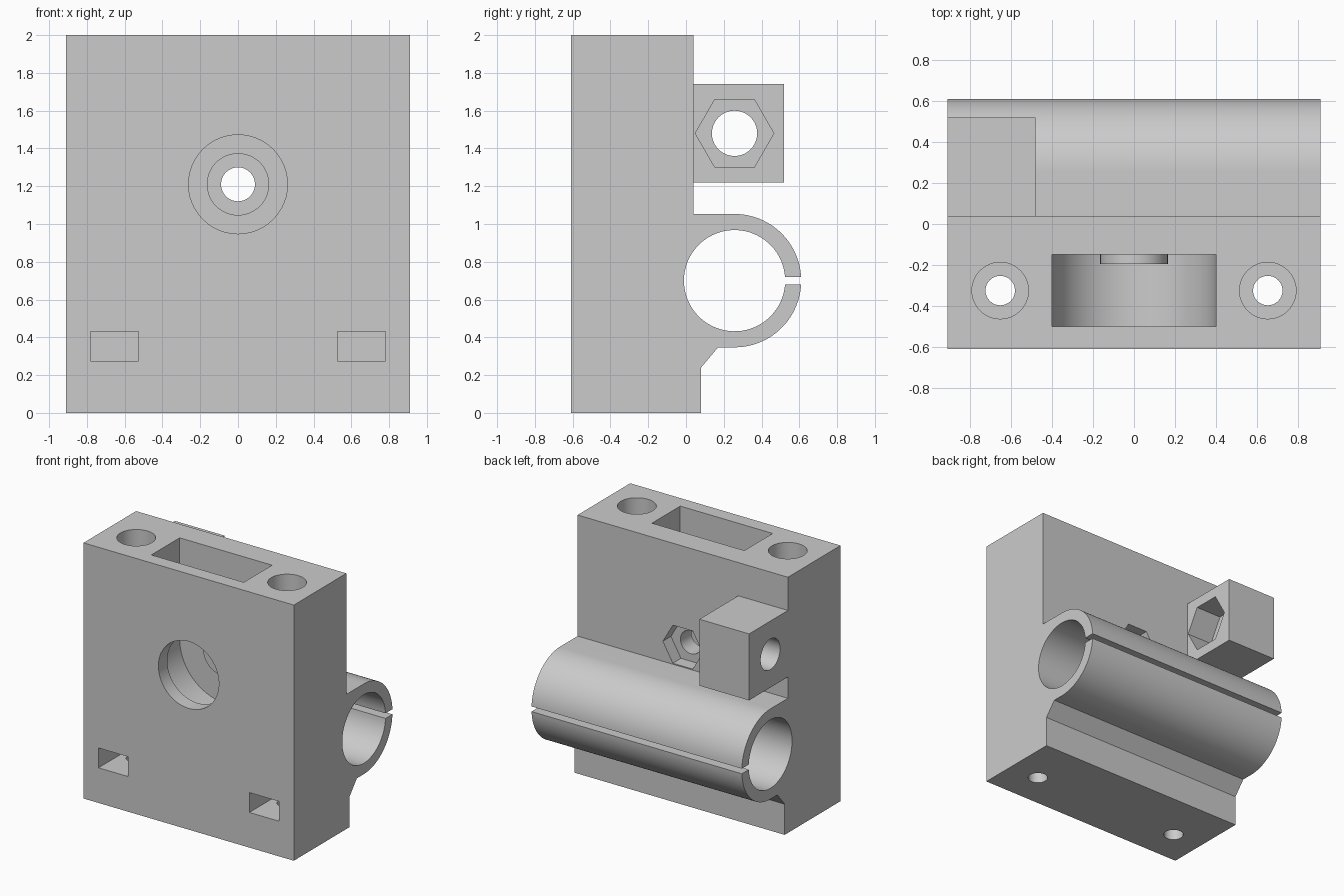
import bpy, bmesh, math
from mathutils import Vector

cube = bpy.data.objects.get("Cube")
if cube:
    bpy.data.objects.remove(cube, do_unlink=True)

grey = bpy.data.materials.new("light grey plastic")
grey.use_nodes = True
grey.diffuse_color = (0.6, 0.6, 0.6, 1)
grey.node_tree.nodes["Principled BSDF"].inputs["Base Color"].default_value = (0.6, 0.6, 0.6, 1)


def arc(cu, cv, r, start, end, n):
    """Points on an arc, angles in degrees."""
    angles = [math.radians(start + (end - start) * i / n) for i in range(n + 1)]
    return [(cu + r * math.cos(a), cv + r * math.sin(a)) for a in angles]


def circle(cu, cv, r, n=48):
    return arc(cu, cv, r, 0, 360, n)[:-1]


def rect(u0, u1, v0, v1):
    return [(u0, v0), (u1, v0), (u1, v1), (u0, v1)]


def prism(name, points, axis, start, end):
    """Extrude a profile along an axis: x takes (y, z), y takes (x, z), z takes (x, y)."""
    place = {"x": lambda u, v, w: (w, u, v),
             "y": lambda u, v, w: (u, w, v),
             "z": lambda u, v, w: (u, v, w)}[axis]
    bm = bmesh.new()
    face = bm.faces.new([bm.verts.new(place(u, v, start)) for u, v in points])
    moved = bmesh.ops.extrude_face_region(bm, geom=[face])["geom"]
    shift = Vector(place(0, 0, end - start))
    bmesh.ops.translate(bm, vec=shift, verts=[e for e in moved if isinstance(e, bmesh.types.BMVert)])
    bmesh.ops.recalc_face_normals(bm, faces=bm.faces)
    mesh = bpy.data.meshes.new(name)
    bm.to_mesh(mesh)
    bm.free()
    mesh.materials.append(grey)
    obj = bpy.data.objects.new(name, mesh)
    bpy.context.collection.objects.link(obj)
    return obj


def combine(target, tool, operation="DIFFERENCE"):
    mod = target.modifiers.new("bool", "BOOLEAN")
    mod.operation = operation
    mod.solver = "EXACT"
    mod.object = tool
    bpy.context.view_layer.objects.active = target
    bpy.ops.object.modifier_apply(modifier=mod.name)
    bpy.data.objects.remove(tool, do_unlink=True)


W = 0.91            # half width
FRONT, BACK = -0.61, 0.04
TY, TZ = 0.257, 0.70  # tube centre
RO, RI = 0.353, 0.268
AXLE_Z = 1.21
BLOCK_Z = 1.48

# Carriage body with the split clamp tube as one side profile
gap_o = math.degrees(math.asin(0.02 / RO))
gap_i = math.degrees(math.asin(0.02 / RI))
profile = [(FRONT, 0), (0.08, 0), (0.08, 0.24), (0.17, TZ - RO)]
profile += arc(TY, TZ, RO, -90, -gap_o, 24)
profile += arc(TY, TZ, RI, 360 - gap_i, gap_i, 72)
profile += arc(TY, TZ, RO, gap_o, 90, 24)
profile += [(BACK, TZ + RO), (BACK, 2), (FRONT, 2)]
body = prism("carriage_body", profile, "x", -W, W)

# Nut block on the back
combine(body, prism("nut_block", rect(0.0, 0.52, 1.22, 1.74), "x", -W, -0.48), "UNION")

# Round-bottomed bearing pocket open at the top, with a spacer boss inside
pocket = arc(0, AXLE_Z, 0.4, 180, 360, 36) + [(0.4, 2.1), (-0.4, 2.1)]
combine(body, prism("bearing_pocket", pocket, "y", -0.5, -0.15))
combine(body, prism("spacer_boss", circle(0, AXLE_Z, 0.165), "y", -0.195, -0.1), "UNION")

# Axle opening, bolt hole and hexagonal nut recess
combine(body, prism("axle_opening", circle(0, AXLE_Z, 0.262), "y", -0.7, -0.45))
combine(body, prism("axle_bolt_hole", circle(0, AXLE_Z, 0.09, 32), "y", -0.3, 0.1))
combine(body, prism("axle_nut_recess", circle(0, AXLE_Z, 0.172, 6), "y", -0.06, 0.1))

# Block hole and hexagonal nut recess
combine(body, prism("block_hole", circle(TY, BLOCK_Z, 0.12, 40), "x", -1, -0.4))
combine(body, prism("block_nut_recess", circle(TY, BLOCK_Z, 0.208, 6), "x", -0.7, -0.4))

# Rod sockets, their bolt holes and front nut slots
for side in (-1, 1):
    x = 0.653 * side
    combine(body, prism("rod_socket", circle(x, -0.325, 0.138), "z", 0.6, 2.1))
    combine(body, prism("rod_bolt_hole", circle(x, -0.325, 0.072, 32), "z", -0.1, 0.7))
    combine(body, prism("nut_slot", rect(x - 0.127, x + 0.127, 0.275, 0.43), "y", -0.7, -0.2))

for obj in bpy.context.selected_objects:
    obj.select_set(False)
body.select_set(True)
bpy.context.view_layer.objects.active = body
bpy.ops.object.shade_smooth_by_angle(angle=math.radians(30))
